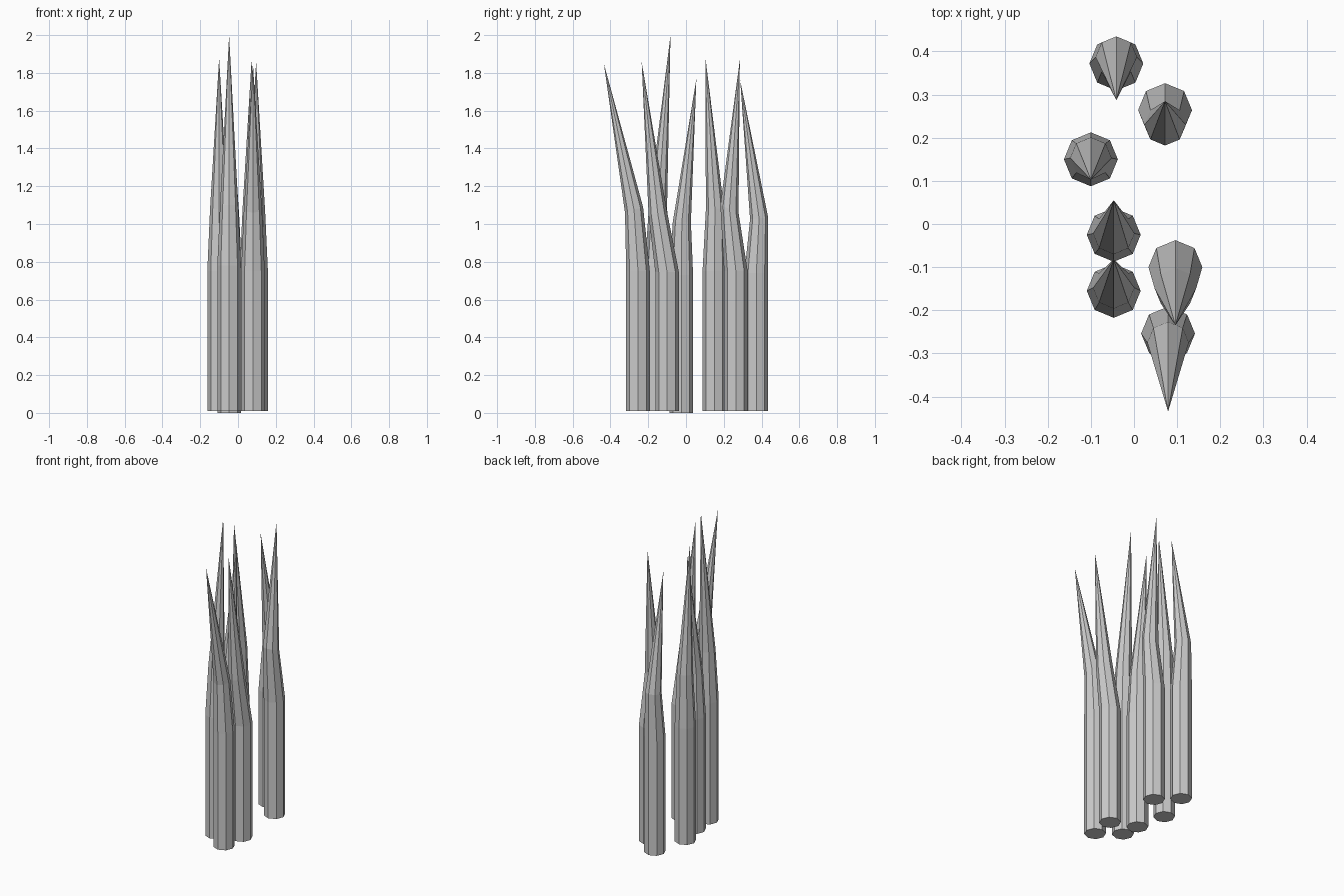
import bpy, bmesh, math

if "Cube" in bpy.data.objects:
    bpy.data.objects.remove(bpy.data.objects["Cube"])

SIDES = 8
R_BASE, R_BEND = 0.0625, 0.048

# x, base y, bottom z, shoulder z, bend y, bend z, bend slope, tip y, tip z
BLADES = [
    (-0.041, 0.372, 0.01, 0.74, 0.387, 1.03, 0.1, 0.287, 1.76),
    (0.072, 0.264, 0.01, 0.75, 0.230, 1.08, -0.4, 0.285, 1.87),
    (-0.100, 0.150, 0.01, 0.75, 0.153, 1.08, 0.1, 0.103, 1.88),
    (-0.047, -0.025, 0.00, 0.73, -0.022, 1.01, 0.0, 0.055, 1.77),
    (-0.047, -0.155, 0.01, 0.78, -0.148, 1.10, 0.0, -0.082, 2.00),
    (0.096, -0.100, 0.01, 0.745, -0.150, 1.06, 0.3, -0.235, 1.86),
    (0.079, -0.254, 0.01, 0.75, -0.275, 1.075, 0.3, -0.435, 1.85),
]


def blade(name, x, y, z0, z1, by, bz, slope, ty, tz):
    bm = bmesh.new()

    def ring(cy, cz, r, tilt=0.0):
        verts = []
        for i in range(SIDES):
            a = 2 * math.pi * i / SIDES
            dy = r * math.sin(a)
            verts.append(bm.verts.new((x + r * math.cos(a), cy + dy, cz + tilt * dy)))
        return verts

    # straight stem, leaning shoulder, then a long point
    rings = [ring(y, z0, R_BASE), ring(y, z1, R_BASE), ring(by, bz, R_BEND, slope)]
    tip = bm.verts.new((x, ty, tz))
    bm.faces.new(rings[0][::-1])
    for i in range(SIDES):
        j = (i + 1) % SIDES
        for lo, hi in zip(rings, rings[1:]):
            bm.faces.new((lo[i], lo[j], hi[j], hi[i]))
        bm.faces.new((rings[-1][i], rings[-1][j], tip))
    bmesh.ops.recalc_face_normals(bm, faces=bm.faces)
    mesh = bpy.data.meshes.new(name)
    bm.to_mesh(mesh)
    bm.free()
    bpy.context.collection.objects.link(bpy.data.objects.new(name, mesh))


# grass blades
for n, params in enumerate(BLADES, 1):
    blade(f"grass_blade_{n}", *params)
